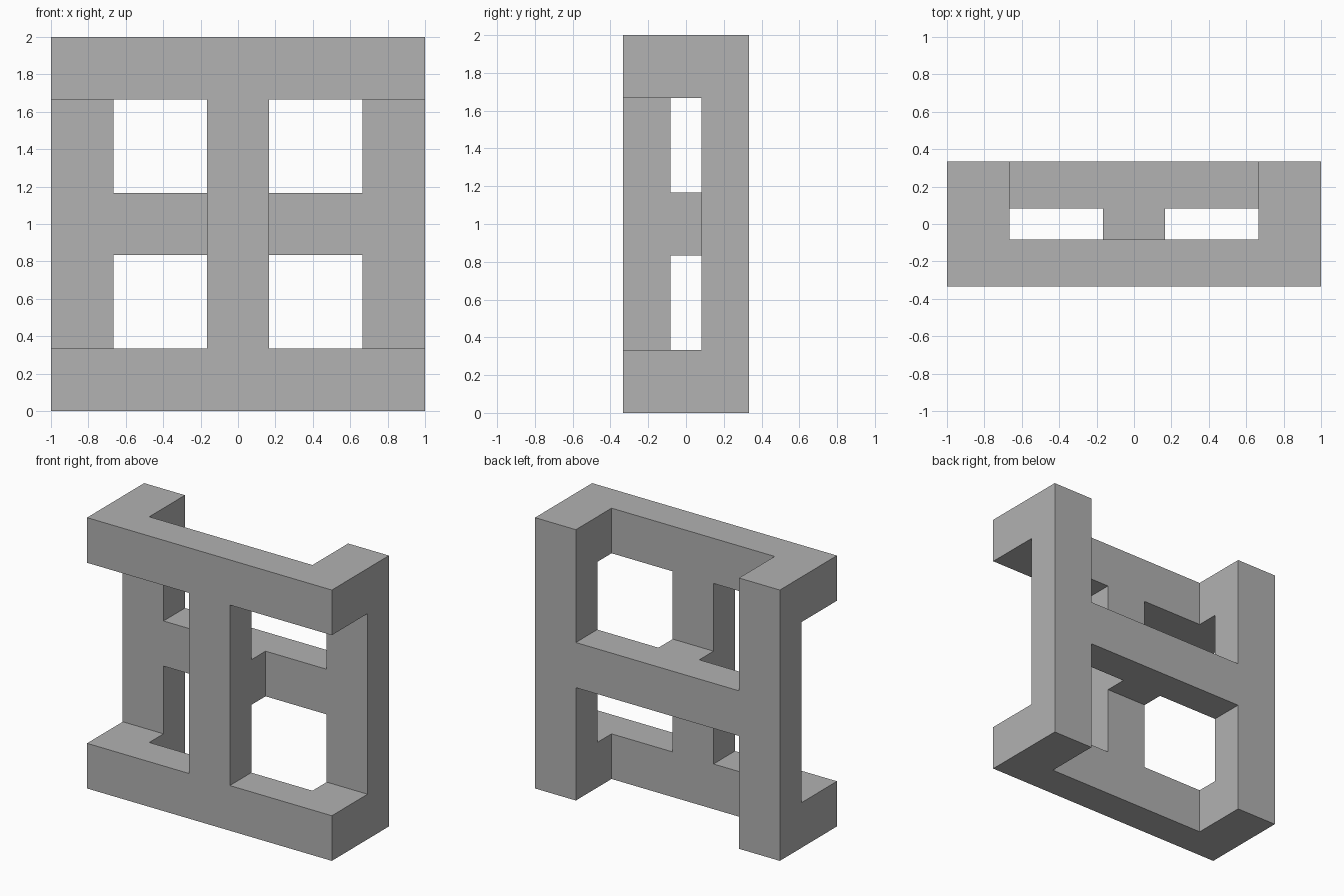
import bpy
import bmesh
from itertools import product
from mathutils import Vector

cube = bpy.data.objects.get("Cube")
if cube:
    bpy.data.objects.remove(cube, do_unlink=True)

# Planes that divide the frame into cells along each axis
XS = [-1, -2 / 3, -1 / 6, 1 / 6, 2 / 3, 1]
YS = [-1 / 3, -1 / 12, 1 / 12, 1 / 3]
ZS = [0, 1 / 3, 5 / 6, 7 / 6, 5 / 3, 2]
GRID = (XS, YS, ZS)

solid = set()


def bar(x, y, z):
    """Fill the cells of one straight bar, given as index ranges."""
    solid.update(product(range(*x), range(*y), range(*z)))


# Front: upright centre post between the top and bottom rails
bar((2, 3), (0, 1), (0, 5))
for z in (0, 4):
    bar((0, 5), (0, 1), (z, z + 1))

# Back: two side posts joined by a middle rail
bar((0, 5), (2, 3), (2, 3))
for x in (0, 4):
    bar((x, x + 1), (2, 3), (0, 5))

# Links from front to back: four corners and the centre
for x, z in product((0, 4), (0, 4)):
    bar((x, x + 1), (0, 3), (z, z + 1))
bar((2, 3), (0, 3), (2, 3))

# Skin the outside of the filled cells as one welded shell
bm = bmesh.new()
verts = {}


def corner(index):
    if index not in verts:
        verts[index] = bm.verts.new([g[i] for g, i in zip(GRID, index)])
    return verts[index]


for cell, axis, side in product(sorted(solid), range(3), (0, 1)):
    neighbour = list(cell)
    neighbour[axis] += 2 * side - 1
    if tuple(neighbour) in solid:
        continue
    u, v = (axis + 1) % 3, (axis + 2) % 3
    loop = []
    for du, dv in ((0, 0), (1, 0), (1, 1), (0, 1)):
        index = list(cell)
        index[axis] += side
        index[u] += du
        index[v] += dv
        loop.append(corner(tuple(index)))
    bm.faces.new(loop if side else loop[::-1])

# Merge coplanar cells into clean flat faces
bmesh.ops.dissolve_limit(bm, angle_limit=0.01, verts=bm.verts[:], edges=bm.edges[:])

mesh = bpy.data.meshes.new("interlocked_frame")
bm.to_mesh(mesh)
bm.free()

# Plain grey finish
grey = bpy.data.materials.new("plain_grey")
grey.use_nodes = True
color = (0.445, 0.445, 0.445, 1)
grey.diffuse_color = color
grey.node_tree.nodes["Principled BSDF"].inputs["Base Color"].default_value = color
mesh.materials.append(grey)

frame = bpy.data.objects.new("interlocked_frame", mesh)
bpy.context.collection.objects.link(frame)
